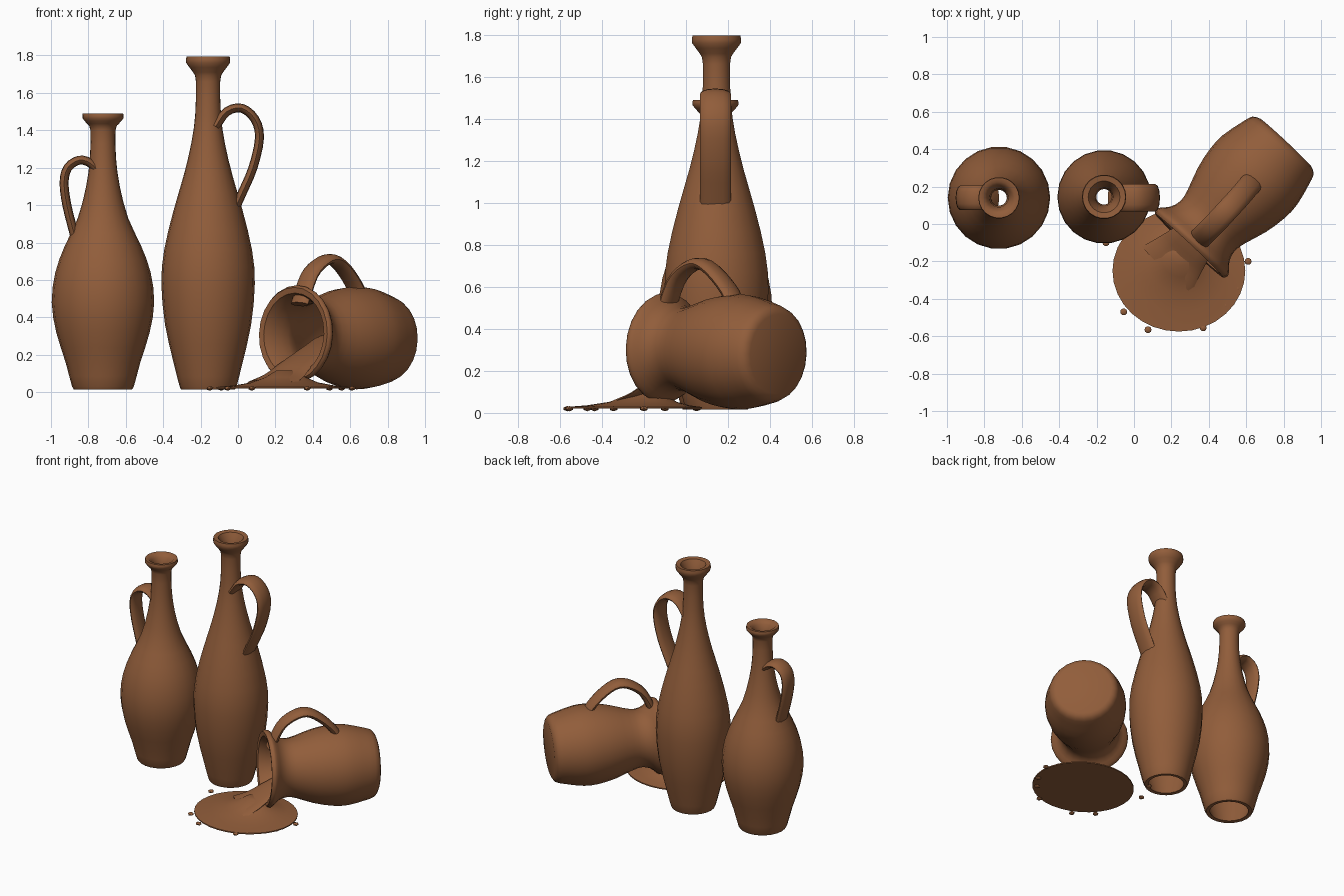
import bpy, bmesh, math
from mathutils import Vector, Matrix

if "Cube" in bpy.data.objects:
    bpy.data.objects.remove(bpy.data.objects["Cube"])

clay = bpy.data.materials.new("brown_clay")
clay.diffuse_color = (0.285, 0.11, 0.043, 1)
clay.use_nodes = True
clay.node_tree.nodes["Principled BSDF"].inputs["Base Color"].default_value = clay.diffuse_color


def finish(bm, name, angle=50):
    bmesh.ops.recalc_face_normals(bm, faces=bm.faces)
    me = bpy.data.meshes.new(name)
    bm.to_mesh(me)
    bm.free()
    me.materials.append(clay)
    ob = bpy.data.objects.new(name, me)
    bpy.context.collection.objects.link(ob)
    bpy.ops.object.select_all(action='DESELECT')
    ob.select_set(True)
    bpy.context.view_layer.objects.active = ob
    bpy.ops.object.shade_smooth_by_angle(angle=math.radians(angle))
    return ob


def spline(pts, n=3):
    """Catmull-Rom curve through the points."""
    p = [Vector(q) for q in pts]
    p = [2 * p[0] - p[1]] + p + [2 * p[-1] - p[-2]]
    out = []
    for i in range(1, len(p) - 2):
        a, b, c, d = p[i - 1:i + 3]
        for k in range(n):
            t = k / n
            out.append(0.5 * (2 * b + (c - a) * t + (2 * a - 5 * b + 4 * c - d) * t * t
                              + (3 * b - a - 3 * c + d) * t ** 3))
    return out + [p[-2]]


def bridge(bm, r0, r1):
    n = len(r0)
    for i in range(n):
        bm.faces.new((r0[i], r0[(i + 1) % n], r1[(i + 1) % n], r1[i]))


def lathe(name, outer, inner, matrix, closed_base, n=22):
    """Hollow turned vessel: outer wall up, inner wall back down."""
    bm = bmesh.new()
    prof = spline(outer, 2) + spline(inner, 2)
    rings = []
    for r, z in prof:
        rings.append([bm.verts.new(matrix @ Vector((r * math.cos(2 * math.pi * i / n),
                                                    r * math.sin(2 * math.pi * i / n), z)))
                      for i in range(n)])
    for a, b in zip(rings, rings[1:]):
        bridge(bm, a, b)
    if closed_base:
        bm.faces.new(rings[0])
        bm.faces.new(rings[-1])
    else:
        bridge(bm, rings[-1], rings[0])
    return finish(bm, name)


def sweep(name, pts, lateral, widths, thick, n=12):
    """Flattened oval band along a path."""
    path = spline(pts)
    ws = [w[0] for w in spline([(w, 0) for w in widths])]
    lat = Vector(lateral).normalized()
    bm = bmesh.new()
    rings = []
    for i, p in enumerate(path):
        tan = path[min(i + 1, len(path) - 1)] - path[max(i - 1, 0)]
        nor = lat.cross(tan).normalized()
        rings.append([bm.verts.new(p + lat * ws[i] * math.cos(a) + nor * thick * math.sin(a))
                      for a in (2 * math.pi * k / n for k in range(n))])
    for a, b in zip(rings, rings[1:]):
        bridge(bm, a, b)
    bm.faces.new(rings[0])
    bm.faces.new(rings[-1])
    return finish(bm, name)


# short bottle, open at foot and mouth
lathe("short_bottle",
      [(.15, .015), (.165, .03), (.20, .16), (.25, .32), (.274, .48), (.255, .64), (.205, .78),
       (.135, .93), (.09, 1.1), (.07, 1.25), (.067, 1.40), (.085, 1.435), (.11, 1.465), (.108, 1.49)],
      [(.085, 1.488), (.05, 1.43), (.042, 1.25), (.06, 1.1), (.11, .92), (.18, .77), (.235, .62),
       (.25, .48), (.225, .32), (.175, .16), (.13, .018)],
      Matrix.Translation((-.722, .14, 0)), False)
sweep("short_bottle_handle",
      [(-.74, .14, 1.17), (-.79, .14, 1.225), (-.85, .14, 1.24), (-.91, .14, 1.20), (-.93, .14, 1.12),
       (-.915, .14, 1.0), (-.88, .14, .86), (-.86, .14, .78)], (0, 1, 0), [.065] * 8, .024)

# tall bottle, open at foot and mouth
lathe("tall_bottle",
      [(.14, .015), (.152, .03), (.185, .16), (.23, .36), (.25, .58), (.235, .76), (.185, .97),
       (.13, 1.16), (.09, 1.33), (.069, 1.48), (.065, 1.66), (.08, 1.71), (.117, 1.76), (.115, 1.795)],
      [(.085, 1.79), (.048, 1.70), (.042, 1.48), (.062, 1.33), (.105, 1.15), (.16, .96), (.21, .76),
       (.226, .58), (.205, .36), (.16, .16), (.12, .018)],
      Matrix.Translation((-.16, .145, 0)), False)
sweep("tall_bottle_handle",
      [(-.12, .14, 1.42), (-.06, .14, 1.50), (.02, .14, 1.518), (.09, .14, 1.46), (.115, .14, 1.36),
       (.08, .14, 1.2), (.02, .14, 1.06), (-.03, .14, .95)], (0, 1, 0), [.073] * 8, .024)

# jug lying on its side, mouth toward the front left
base = Vector((.81, .435, .28))
axis = Vector((-.505, -.54, .03)).normalized()
lie = Matrix.Translation(base) @ axis.to_track_quat('Z', 'Y').to_matrix().to_4x4()
lathe("fallen_jug",
      [(.19, 0), (.225, .02), (.245, .08), (.272, .2), (.272, .3), (.25, .42), (.21, .54),
       (.197, .61), (.215, .67), (.25, .71), (.262, .735), (.25, .755)],
      [(.22, .75), (.195, .70), (.172, .61), (.185, .54), (.225, .42), (.245, .25), (.215, .08), (.17, .03)],
      lie, True, 24)
side = (.73, -.68, 0)
sweep("jug_handle",
      [(.33, -.10, .47), (.38, -.05, .62), (.44, .01, .69), (.50, .075, .71), (.56, .14, .665),
       (.62, .21, .575), (.66, .25, .48)], side, [.06] * 7, .028)

# liquid pouring out of the jug: (distance along jug, height, half width)
flow = [(.15, .31, .20), (.35, .29, .20), (.52, .24, .14), (.64, .19, .125), (.75, .135, .13),
        (.83, .085, .15), (.93, .045, .18)]
sweep("pouring_liquid",
      [((base + axis * t).x, (base + axis * t).y, z) for t, z, w in flow],
      side, [w for t, z, w in flow], .025)

# puddle: ellipse outline rising toward the spout
bm = bmesh.new()
N = 32
peak = Vector((.26, -.16))
prev = None
for s, z in [(1, .02), (1, .028), (.75, .036), (.5, .052), (.3, .08), (.15, .115)]:
    ring = []
    for i in range(N):
        a = 2 * math.pi * i / N
        edge = Vector((.24 + .355 * math.cos(a), -.25 + .325 * math.sin(a)))
        q = peak.lerp(edge, s)
        ring.append(bm.verts.new((q.x, q.y, z)))
    if prev:
        bridge(bm, prev, ring)
    else:
        bm.faces.new(ring)
    prev = ring
bm.faces.new(prev)
finish(bm, "puddle")

# splashed droplets around the puddle
bm = bmesh.new()
for x, y in [(-.055, -.47), (.075, -.565), (.37, -.555), (.49, -.435), (.555, -.345),
             (.61, -.2), (-.15, -.10), (-.09, .05)]:
    bmesh.ops.create_icosphere(bm, subdivisions=1, radius=.021,
                               matrix=Matrix.Translation((x, y, .02)) @ Matrix.Diagonal((1, 1, .6, 1)))
finish(bm, "droplets")
